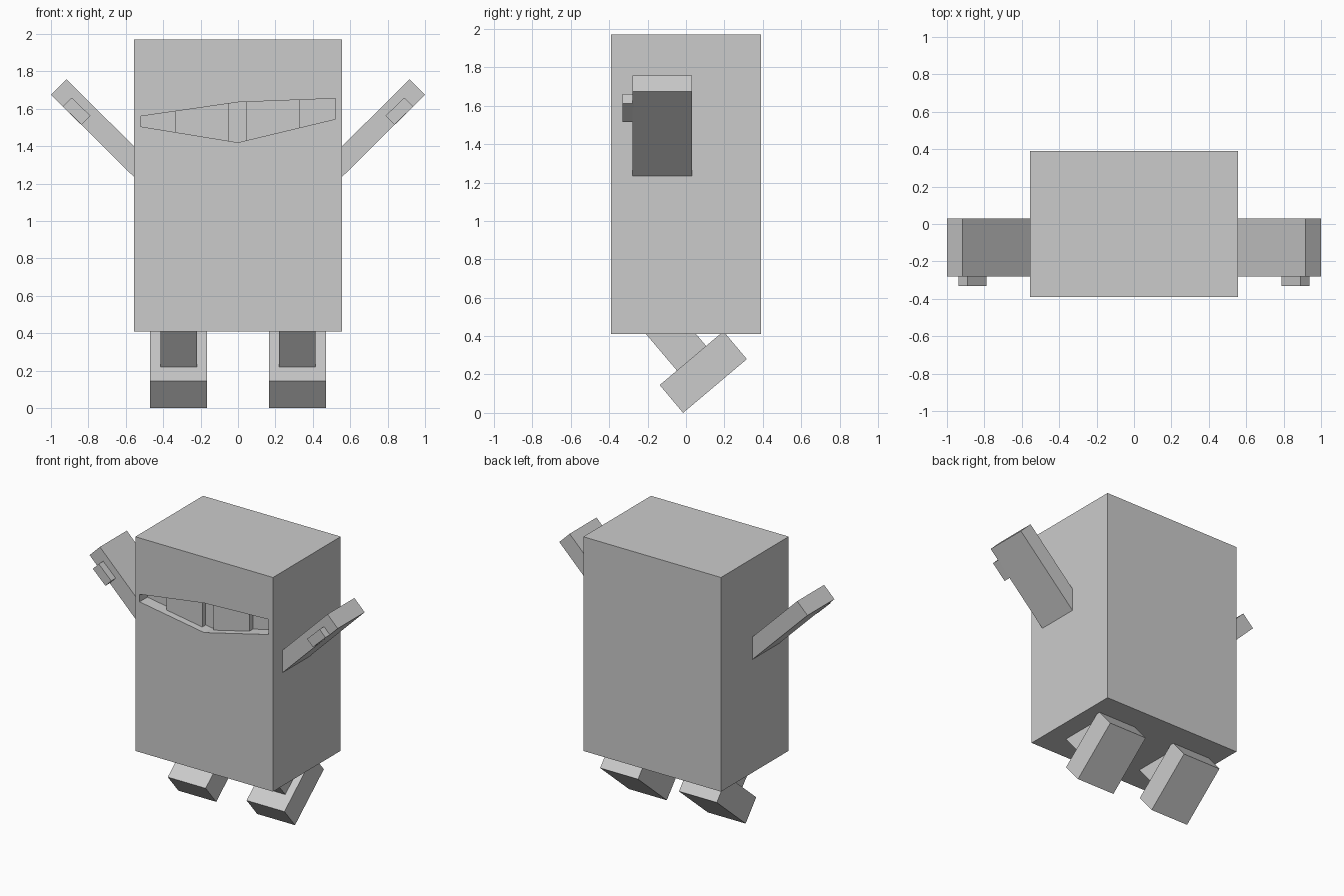
import bpy
import bmesh
from mathutils import Vector

cube = bpy.data.objects.get("Cube")
if cube:
    bpy.data.objects.remove(cube, do_unlink=True)

grey = bpy.data.materials.new("plain grey")
grey.use_nodes = True
COLOUR = (0.6, 0.6, 0.6, 1)
grey.diffuse_color = COLOUR
grey.node_tree.nodes["Principled BSDF"].inputs["Base Color"].default_value = COLOUR


def prism(name, outline, axis, start, end):
    """Extrude a 2D outline: (x, z) along y, or (y, z) along x."""
    bm = bmesh.new()

    def place(a, z, d):
        return (a, d, z) if axis == "y" else (d, a, z)

    face = bm.faces.new([bm.verts.new(place(a, z, start)) for a, z in outline])
    new = bmesh.ops.extrude_face_region(bm, geom=[face])["geom"]
    shift = Vector(place(0, 0, end - start))
    bmesh.ops.translate(bm, vec=shift, verts=[v for v in new if isinstance(v, bmesh.types.BMVert)])
    bmesh.ops.recalc_face_normals(bm, faces=bm.faces)
    mesh = bpy.data.meshes.new(name)
    bm.to_mesh(mesh)
    bm.free()
    mesh.materials.append(grey)
    obj = bpy.data.objects.new(name, mesh)
    bpy.context.collection.objects.link(obj)
    return obj


def bar(corner, along, across):
    """Corners of a tilted rectangle."""
    c, u, v = Vector(corner), Vector(along), Vector(across)
    return [c, c + u, c + u + v, c + v]


# Body block
W, FRONT, BACK, LOW, TOP = 0.555, -0.39, 0.39, 0.41, 1.97
body = prism("body", [(-W, LOW), (W, LOW), (W, TOP), (-W, TOP)], "y", FRONT, BACK)

# Visor recess cut into the front
upper = [(-0.52, 1.56), (0, 1.635), (0.52, 1.655)]
lower = [(-0.52, 1.505), (0, 1.42), (0.52, 1.545)]
cutter = prism("visor_cutter", lower + upper[::-1], "y", FRONT - 0.1, FRONT + 0.09)
cutter.hide_render = True
cutter.hide_viewport = True
cut = body.modifiers.new("visor recess", "BOOLEAN")
cut.operation = "DIFFERENCE"
cut.solver = "EXACT"
cut.object = cutter


def height(edge, x):
    (x0, z0), (x1, z1) = edge[:2] if x < 0 else edge[1:]
    return z0 + (z1 - z0) * (x - x0) / (x1 - x0)


# Eye blocks standing in the recess
for side, a, b in (("right", -0.337, -0.05), ("left", 0.042, 0.33)):
    outline = [(a, height(lower, a)), (b, height(lower, b)),
               (b, height(upper, b)), (a, height(upper, a))]
    prism(side + "_eye", outline, "y", FRONT + 0.05, FRONT + 0.1)

# Limbs, mirrored left and right
arm = bar((1.0, 1.675), (-0.5, -0.495), (-0.083, 0.082))
thumb = bar((0.937, 1.612), (-0.101, -0.097), (-0.047, 0.048))
leg = bar((-0.03, 0.2), (-0.2, 0.236), (0.155, 0.125))
foot = bar((-0.015, 0.0), (0.332, 0.28), (-0.122, 0.145))
for side, s in (("left", 1), ("right", -1)):
    prism(side + "_arm", [(s * x, z) for x, z in arm], "y", -0.28, 0.03)
    prism(side + "_thumb", [(s * x, z) for x, z in thumb], "y", -0.332, -0.27)
    prism(side + "_leg", leg, "x", s * 0.22, s * 0.414)
    prism(side + "_foot", foot, "x", s * 0.165, s * 0.47)
